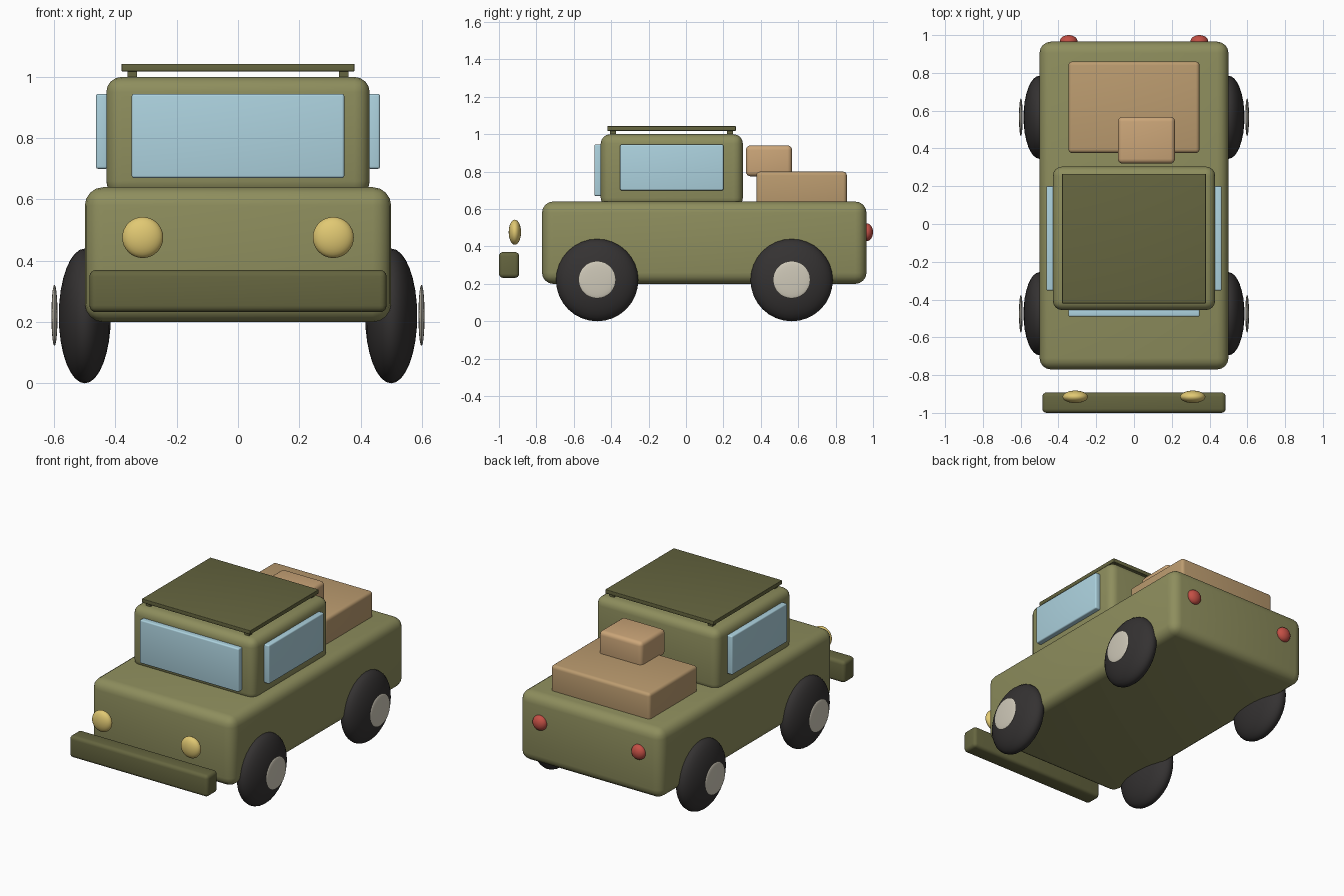
import bpy
import math

if "Cube" in bpy.data.objects:
    bpy.data.objects.remove(bpy.data.objects["Cube"])


def material(name, rgb):
    m = bpy.data.materials.new(name)
    m.diffuse_color = (*rgb, 1)
    m.use_nodes = True
    m.node_tree.nodes["Principled BSDF"].inputs["Base Color"].default_value = m.diffuse_color
    return m


OLIVE = material("olive", (0.27, 0.27, 0.11))
DARK = material("dark_olive", (0.13, 0.13, 0.05))
GLASS = material("glass", (0.42, 0.65, 0.74))
TAN = material("tan", (0.50, 0.33, 0.16))
LIGHT_TAN = material("light_tan", (0.60, 0.38, 0.19))
RUBBER = material("rubber", (0.035, 0.032, 0.032))
HUB = material("hub", (0.62, 0.58, 0.48))
YELLOW = material("yellow", (0.75, 0.58, 0.17))
RED = material("red", (0.55, 0.08, 0.06))


def finish(ob, name, mat):
    ob.name = name
    ob.data.materials.append(mat)
    bpy.ops.object.shade_smooth_by_angle(angle=math.radians(35))
    return ob


def box(name, lo, hi, mat, bevel):
    """Rounded box between two corners."""
    bpy.ops.mesh.primitive_cube_add(
        size=1, location=[(a + b) / 2 for a, b in zip(lo, hi)])
    ob = bpy.context.object
    ob.scale = [b - a for a, b in zip(lo, hi)]
    bpy.ops.object.transform_apply(location=False, rotation=False, scale=True)
    if bevel:
        mod = ob.modifiers.new("round", "BEVEL")
        mod.width = bevel
        mod.segments = 4
        bpy.ops.object.modifier_apply(modifier=mod.name)
    return finish(ob, name, mat)


def ellipsoid(name, centre, radii, mat, axis="Y"):
    """Squashed sphere whose poles lie on the given axis."""
    rot = (math.pi / 2, 0, 0) if axis == "Y" else (0, math.pi / 2, 0)
    bpy.ops.mesh.primitive_uv_sphere_add(segments=32, ring_count=16, radius=1,
                                         location=centre, rotation=rot)
    ob = bpy.context.object
    bpy.ops.object.transform_apply(location=False, rotation=True, scale=False)
    ob.scale = radii
    bpy.ops.object.transform_apply(location=False, rotation=False, scale=True)
    return finish(ob, name, mat)


# Body, cabin and bumper
box("body", (-0.5, -0.77, 0.2), (0.5, 0.965, 0.64), OLIVE, 0.06)
box("cabin", (-0.43, -0.456, 0.61), (0.43, 0.304, 1.0), OLIVE, 0.05)
box("bumper", (-0.485, -1.0, 0.232), (0.485, -0.892, 0.37), DARK, 0.022)

# Windscreen
box("windscreen", (-0.347, -0.49, 0.67), (0.347, -0.45, 0.945), GLASS, 0.008)

# Roof panel on four short posts
box("roof_rack", (-0.38, -0.42, 1.018), (0.38, 0.266, 1.043), DARK, 0.003)
for x in (-0.345, 0.345):
    for y in (-0.39, 0.235):
        box("rack_post", (x - 0.016, y - 0.016, 0.99),
            (x + 0.016, y + 0.016, 1.02), DARK, 0)

# Cargo
box("large_crate", (-0.347, 0.376, 0.62), (0.347, 0.86, 0.8), TAN, 0.02)
box("small_crate", (-0.085, 0.32, 0.775), (0.217, 0.567, 0.94), LIGHT_TAN, 0.025)

# Mirrored parts: side windows, lights and wheels
for s, side in ((-1, "left"), (1, "right")):
    x0, x1 = sorted((s * 0.425, s * 0.464))
    box(side + "_window", (x0, -0.352, 0.7), (x1, 0.2, 0.945), GLASS, 0.008)
    ellipsoid(side + "_headlight", (s * 0.311, -0.915, 0.476),
              (0.067, 0.033, 0.067), YELLOW)
    ellipsoid(side + "_tail_light", (s * 0.346, 0.967, 0.476),
              (0.047, 0.033, 0.047), RED)
    for y, end in ((-0.475, "front"), (0.565, "rear")):
        ellipsoid(f"{side}_{end}_tyre", (s * 0.5, y, 0.22),
                  (0.085, 0.22, 0.22), RUBBER, "X")
        ellipsoid(f"{side}_{end}_hub", (s * 0.599, y, 0.222),
                  (0.01, 0.1, 0.1), HUB, "X")
